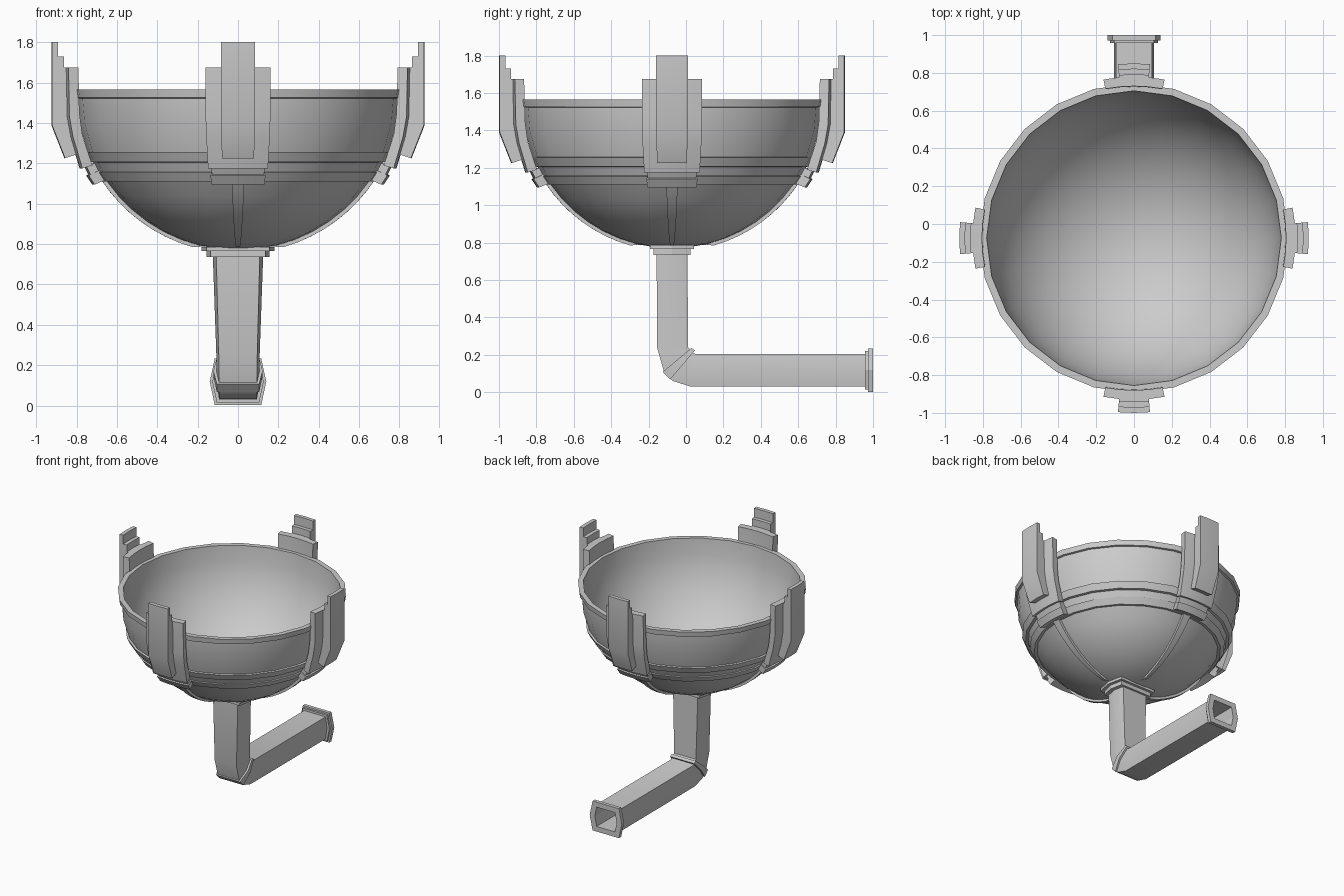
import bpy, bmesh, math

if "Cube" in bpy.data.objects:
    bpy.data.objects.remove(bpy.data.objects["Cube"])

CY = -0.075   # bowl axis in y
RIM = 1.565   # rim height / bowl sphere centre


def finish(name, bm, angle=30):
    bmesh.ops.recalc_face_normals(bm, faces=bm.faces)
    me = bpy.data.meshes.new(name)
    bm.to_mesh(me)
    bm.free()
    ob = bpy.data.objects.new(name, me)
    bpy.context.collection.objects.link(ob)
    bpy.ops.object.select_all(action='DESELECT')
    ob.select_set(True)
    bpy.context.view_layer.objects.active = ob
    bpy.ops.object.shade_smooth_by_angle(angle=math.radians(angle))
    return ob


def sweep(name, profile, mid, half, steps=4):
    """Closed (r, z) profile turned around the bowl axis through a small arc."""
    bm = bmesh.new()
    rings = []
    for i in range(steps + 1):
        a = mid - half + 2 * half * i / steps
        rings.append([bm.verts.new((r * math.cos(a), CY + r * math.sin(a), z)) for r, z in profile])
    n = len(profile)
    for p, q in zip(rings, rings[1:]):
        for k in range(n):
            bm.faces.new((p[k], p[(k + 1) % n], q[(k + 1) % n], q[k]))
    bm.faces.new(rings[0])
    bm.faces.new(rings[-1])
    return finish(name, bm)


def lathe(name, profile, sides=24):
    bm = bmesh.new()
    vs = [bm.verts.new((r, CY, z)) for r, z in profile]
    es = [bm.edges.new(e) for e in zip(vs, vs[1:])]
    bmesh.ops.spin(bm, geom=vs + es, cent=(0, CY, 0), axis=(0, 0, 1),
                   angle=math.tau, steps=sides, use_duplicate=False)
    bmesh.ops.remove_doubles(bm, verts=bm.verts, dist=1e-4)
    return finish(name, bm)


def loft(name, sections):
    """Six-sided tube; each section = outer (y, z), inner (y, z), face half width, widest half width."""
    bm = bmesh.new()
    rings = []
    for o, i, f, w in sections:
        m = ((o[0] + i[0]) / 2, (o[1] + i[1]) / 2)
        pts = [(-f, *o), (f, *o), (w, *m), (f, *i), (-f, *i), (-w, *m)]
        rings.append([bm.verts.new(p) for p in pts])
    for p, q in zip(rings, rings[1:]):
        for k in range(6):
            bm.faces.new((p[k], p[(k + 1) % 6], q[(k + 1) % 6], q[k]))
    bm.faces.new(rings[0])
    bm.faces.new(rings[-1])
    return finish(name, bm, 20)


def arc(radius, z0, z1, n):
    """Points on the bowl sphere between two heights."""
    a0, a1 = (math.asin(min(1, (RIM - z) / radius)) for z in (z0, z1))
    return [(radius * math.cos(a0 + (a1 - a0) * i / n),
             RIM - radius * math.sin(a0 + (a1 - a0) * i / n)) for i in range(n + 1)]


# Bowl: inner hemisphere, rim lip, stepped outer wall, lower shell
inner = arc(0.78, RIM - 0.78, RIM, 10)
outer = [(0.818, 1.565), (0.812, 1.525), (0.797, 1.522), (0.787, 1.40), (0.745, 1.257),
         (0.762, 1.255), (0.738, 1.207), (0.718, 1.205), (0.695, 1.158), (0.705, 1.155), (0.675, 1.11)]
lathe("bowl", inner + outer + arc(0.795, 1.112, RIM - 0.795, 8))

# Four bracket sets with ribs running down to the stem
plate = [(0.805, 1.675), (0.855, 1.675), (0.85, 1.43), (0.832, 1.33), (0.785, 1.175),
         (0.735, 1.19), (0.785, 1.34), (0.80, 1.45)]
prong = [(0.895, 1.80), (0.925, 1.80), (0.925, 1.39), (0.86, 1.225), (0.80, 1.245),
         (0.845, 1.40), (0.845, 1.675), (0.865, 1.675), (0.865, 1.73), (0.895, 1.73)]
bridge = [(0.72, 1.20), (0.765, 1.19), (0.735, 1.13), (0.69, 1.14)]
foot = [(0.70, 1.165), (0.752, 1.14), (0.722, 1.095), (0.66, 1.12)]
rib = arc(0.812, 1.12, 0.785, 8) + arc(0.785, 0.79, 1.12, 8)
for side, k in (("right", 0), ("back", 1), ("left", 2), ("front", 3)):
    a = k * math.pi / 2
    sweep(side + "_plate", plate, a, 0.19)
    sweep(side + "_prong", prong, a, 0.092, 2)
    sweep(side + "_bridge", bridge, a, 0.175)
    sweep(side + "_foot", foot, a, 0.183)
    sweep(side + "_rib", rib, a, 0.045, 2)


def flat(z, half, f, w):
    return ((CY - half, z), (CY + half, z), f, w)


def upright(y, half, f, w):
    return ((y, 0.118 - half), (y, 0.118 + half), f, w)


# Stepped collar under the bowl
loft("stem_collar", [flat(0.786, 0.118, 0.155, 0.18), flat(0.766, 0.118, 0.155, 0.18),
                     flat(0.766, 0.098, 0.135, 0.155), flat(0.735, 0.098, 0.135, 0.155)])

# Pipe: stem, elbow, horizontal run, stepped end flange and hollow mouth
loft("pipe", [flat(0.75, 0.082, 0.108, 0.125),
              ((-0.155, 0.24), (0.012, 0.24), 0.095, 0.107),
              ((-0.115, 0.10), (0.03, 0.215), 0.094, 0.107),
              ((-0.07, 0.06), (0.035, 0.21), 0.094, 0.107),
              ((0.02, 0.032), (0.05, 0.205), 0.094, 0.107),
              upright(0.957, 0.087, 0.094, 0.107),
              upright(0.957, 0.103, 0.105, 0.127), upright(0.972, 0.103, 0.105, 0.127),
              upright(0.972, 0.116, 0.115, 0.14), upright(1.0, 0.116, 0.115, 0.14),
              upright(1.0, 0.076, 0.08, 0.095), upright(0.15, 0.076, 0.08, 0.095)])

# Diagonal seam ring on the elbow
loft("elbow_ring", [((-0.125, 0.108), (0.028, 0.236), 0.105, 0.122),
                    ((-0.085, 0.068), (0.048, 0.224), 0.105, 0.122)])
